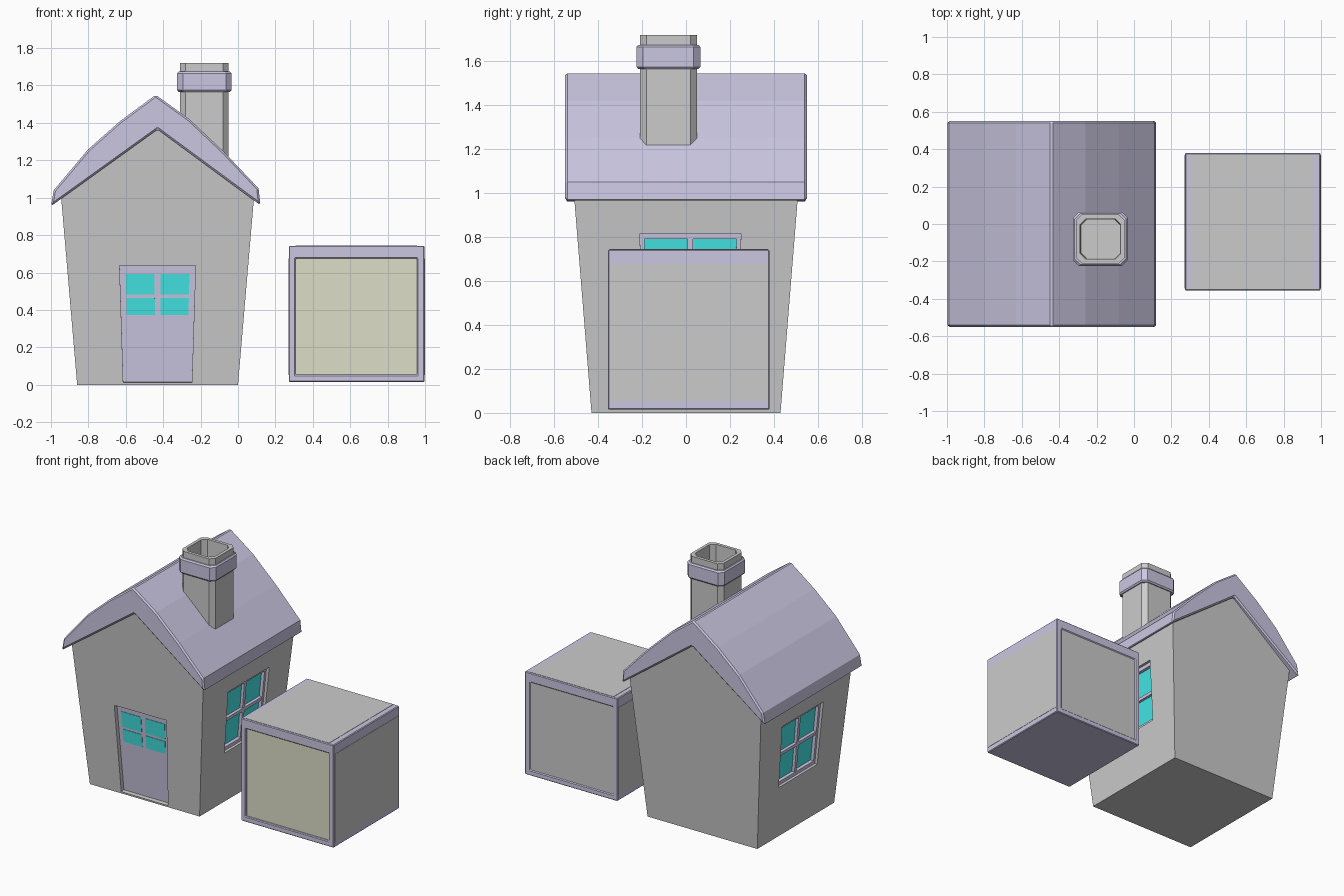
import bpy, bmesh, math
from mathutils import Vector, Matrix

if "Cube" in bpy.data.objects:
    bpy.data.objects.remove(bpy.data.objects["Cube"])


def material(name, rgb):
    m = bpy.data.materials.new(name)
    m.diffuse_color = (*rgb, 1)
    m.use_nodes = True
    m.node_tree.nodes["Principled BSDF"].inputs["Base Color"].default_value = m.diffuse_color
    return m


GREY = None
PURPLE = material("purple", (0.60, 0.57, 0.76))
CYAN = material("cyan", (0.06, 0.80, 0.80))
YELLOW = material("yellow", (0.73, 0.73, 0.58))


def finish(name, bm, mat=None, bevel=0):
    bmesh.ops.recalc_face_normals(bm, faces=bm.faces)
    me = bpy.data.meshes.new(name)
    bm.to_mesh(me)
    bm.free()
    ob = bpy.data.objects.new(name, me)
    bpy.context.collection.objects.link(ob)
    if mat:
        me.materials.append(mat)
    if bevel:
        add_bevel(ob, bevel)
    return ob


def add_bevel(ob, width):
    mod = ob.modifiers.new("bevel", 'BEVEL')
    mod.width = width
    mod.segments = 1
    mod.limit_method = 'ANGLE'
    mod.angle_limit = math.radians(40)


def loft(name, rings, mat=None, bevel=0, closed=False):
    """Skin a list of equal-length point rings; cap the ends or join them."""
    bm = bmesh.new()
    vs = [[bm.verts.new(p) for p in ring] for ring in rings]
    n = len(vs[0])
    pairs = list(zip(vs, vs[1:])) + ([(vs[-1], vs[0])] if closed else [])
    for a, b in pairs:
        for i in range(n):
            j = (i + 1) % n
            bm.faces.new((a[i], a[j], b[j], b[i]))
    if not closed:
        bm.faces.new(vs[0])
        bm.faces.new(vs[-1])
    return finish(name, bm, mat, bevel)


def box(name, x0, x1, y0, y1, z0, z1, mat=None):
    return loft(name, [[(x0, y0, z), (x1, y0, z), (x1, y1, z), (x0, y1, z)]
                       for z in (z0, z1)], mat)


def cut(target, cutter):
    mod = target.modifiers.new("cut", 'BOOLEAN')
    mod.operation = 'DIFFERENCE'
    mod.object = cutter
    cutter.hide_render = True
    cutter.display_type = 'WIRE'


# House body: walls flare outwards, pentagonal gables
CX = -0.43


def gable(s):
    return [(CX - .43, s * .43, 0), (CX + .43, s * .43, 0),
            (CX + .515, s * .51, .995), (CX, s * .53, 1.375), (CX - .515, s * .51, .995)]


body = loft("house_body", [gable(-1), gable(1)])

# Roof: curved outer profile over a straight V underside
roof = [(-1.0, .955), (-.985, 1.04), (-.80, 1.26), (-.63, 1.41), (-.44, 1.55),
        (-.26, 1.42), (-.08, 1.25), (.11, 1.05), (.12, .96), (CX, 1.365)]
loft("roof", [[(x, y, z) for x, z in roof] for y in (-.55, .55)], PURPLE, .01)


# Chimney: chamfered square shaft, hollow top, collar
def chamfered(h, z, c=.03):
    pts = [(h, h - c), (h - c, h), (c - h, h), (-h, h - c),
           (-h, c - h), (c - h, -h), (h - c, -h), (h, c - h)]
    return [(x - .18, y - .08, z) for x, y in pts]


loft("chimney_shaft", [chamfered(h, z) for h, z in
                       ((.13, 1.2), (.13, 1.72), (.108, 1.72), (.104, 1.56))])
loft("chimney_collar", [chamfered(h, z) for h, z in
                        ((.12, 1.565), (.137, 1.565), (.145, 1.575),
                         (.145, 1.665), (.137, 1.675), (.12, 1.675))], PURPLE, closed=True)


# Wall-space slabs: u across, v up the leaning wall, n outwards; widths taper with v
LEAN = math.atan(.082)


def wall_frame(origin, u, h):
    u, h, z = Vector(u), Vector(h), Vector((0, 0, 1))
    v = h * math.sin(LEAN) + z * math.cos(LEAN)
    n = h * math.cos(LEAN) - z * math.sin(LEAN)
    return Matrix((u, v, n)).transposed().to_4x4(), Vector(origin)


def slab(name, frame, u0, u1, v0, v1, n0, n1, mat=None):
    m, o = frame
    rings = [[m @ Vector((u * (1 + .17 * v), v, n)) + o
              for u, v in ((u0, v0), (u1, v0), (u1, v1), (u0, v1))] for n in (n0, n1)]
    return loft(name, rings, mat)


# Door in the front wall, recessed, with four panes
front = wall_frame((CX, -.43, 0), (1, 0, 0), (0, -1, 0))
cut(body, slab("door_cutter", front, -.183, .183, .012, .64, -.04, .1))
slab("door", front, -.183, .183, .012, .64, -.06, -.03, PURPLE)
for i, (u0, u1) in enumerate(((-.155, -.014), (.014, .155))):
    for j, (v0, v1) in enumerate(((.372, .464), (.482, .592))):
        slab(f"door_pane_{i}{j}", front, u0, u1, v0, v1, -.04, -.027, CYAN)

# Matching windows in both side walls
for side, x, h in (("right", CX + .43, 1), ("left", CX - .43, -1)):
    f = wall_frame((x, .02, 0), (0, 1, 0), (h, 0, 0))
    a, b, w = .37, .82, .202
    cut(body, slab(f"{side}_window_cutter", f, -w, w, a, b, -.055, .1))
    slab(f"{side}_window_glass", f, -w + .004, w - .004, a + .004, b - .004, -.07, -.04, CYAN)
    bars = {"sill": (-w, w, a, a + .025), "head": (-w, w, b - .027, b),
            "jamb_a": (-w, -w + .017, a, b), "jamb_b": (w - .017, w, a, b),
            "upright": (-.011, .011, a, b), "crossbar": (-w, w, .583, .606)}
    for part, r in bars.items():
        depth = -.02 if part in ("upright", "crossbar") else -.017
        slab(f"{side}_window_{part}", f, *r, -.06, depth, PURPLE)

# Crate beside the house: purple core with recessed ends and inlaid sides
X0, X1, Y0, Y1, Z0, Z1 = .27, 1.0, -.355, .38, .015, .745
xa, xb, za, zb = .307, .957, .053, .675
core = box("crate_frame", X0 + .002, X1 - .002, Y0, Y1, Z0, Z1 - .002, PURPLE)
cut(core, box("crate_front_cutter", xa, xb, Y0 - .1, Y0 + .018, za, zb))
cut(core, box("crate_back_cutter", xa, xb, Y1 - .01, Y1 + .1, za, zb))
add_bevel(core, .006)
box("crate_front_panel", xa, xb, Y0 + .014, Y0 + .03, za, zb, YELLOW)
box("crate_back_panel", xa, xb, Y1 - .03, Y1 - .006, za, zb)
box("crate_top_panel", xa, xb, Y0 + .007, Y1 - .007, Z1 - .03, Z1)
box("crate_right_panel", X1 - .03, X1, Y0 + .01, Y1 - .01, za, zb)
box("crate_left_panel", X0, X0 + .03, Y0 + .01, Y1 - .01, za, zb)
